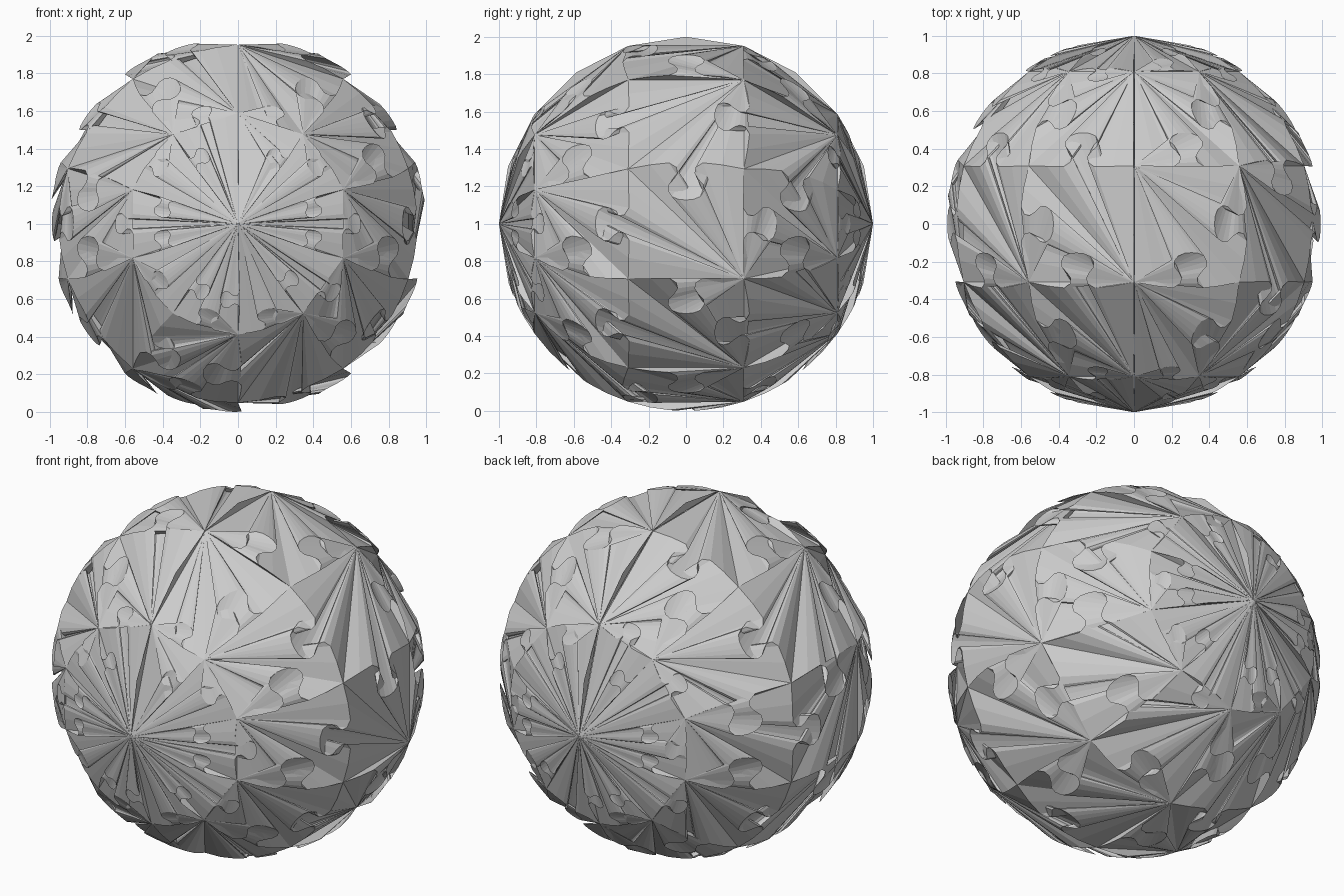
import bpy, bmesh, math
from mathutils import Vector

cube = bpy.data.objects.get("Cube")
if cube:
    bpy.data.objects.remove(cube, do_unlink=True)

mat = bpy.data.materials.new("plain_grey")
mat.use_nodes = True
GREY = (0.6, 0.6, 0.6, 1)
mat.diffuse_color = GREY
mat.node_tree.nodes["Principled BSDF"].inputs["Base Color"].default_value = GREY

SEGMENTS, BANDS, SEAM = 10, 5, 3
STEP = math.radians(36)
SIGN = {"+": 1, "-": -1, "0": 0}

# Tab directions: across each meridian (per band), and across each ring (per segment)
MERIDIAN_TABS = ["+-+0-+-+-+", "+++0-+-+-+", "--+0-+++--", "+-+0-+-+-+", "+-+0-+-+-+"]
RING_TABS = ["+-++-+---+", "--+++-+-+-", "+-+++-+-+-", "+-+--+-+-+"]

# Corner from which each tile fans out, per band and segment:
# a, b = first meridian (front, back); c, d = second meridian (back, front)
ANCHORS = ["aacaaaaaaa", "ddcaaaaddd", "bccaaaaabb", "bccbbbbbbb", "bbbbbbbbbb"]

# Half of the interlocking tab outline: position along the edge, height
HALF_TAB = [(0.2, -0.02), (0.36, -0.03), (0.42, 0.01), (0.43, 0.06), (0.40, 0.11),
            (0.355, 0.16), (0.35, 0.21), (0.38, 0.26), (0.44, 0.285)]
TAB = HALF_TAB + [(0.5, 0.29)] + [(1 - t, h) for t, h in reversed(HALF_TAB)]


def corner(ring, seg):
    """Grid corner on the unit sphere, with its poles along y."""
    lat, lon = ring * STEP, (seg - 0.5) * STEP
    r = math.sin(lat)
    return Vector((r * math.cos(lon), -math.cos(lat), r * math.sin(lon)))


def tab_edge(p, q, toward, size=1.0, centre=0.5):
    """Points strictly between p and q, with a tab bulging the given way."""
    side = (q - p).cross(p + q).normalized()
    if side.dot(toward) < 0:
        side = -side
    length = (q - p).length
    return [(p.lerp(q, centre + (t - 0.5) * size) + side * h * length * size).normalized()
            for t, h in TAB]


def meridian(band, seg):
    """Edge from ring 'band' to ring 'band + 1' along one meridian."""
    seg %= SEGMENTS
    p, q = corner(band, seg), corner(band + 1, seg)
    if seg == SEAM:
        return [(p + q).normalized()]
    lon = (seg - 0.5) * STEP
    toward = Vector((-math.sin(lon), 0, math.cos(lon))) * SIGN[MERIDIAN_TABS[band][seg]]
    if band == 0:
        return tab_edge(p, q, toward, 0.5, 0.66)
    if band == BANDS - 1:
        return tab_edge(p, q, toward, 0.5, 0.34)
    return tab_edge(p, q, toward)


def ring_edge(ring, seg):
    """Edge along one ring between two meridians; nothing at the poles."""
    if ring in (0, BANDS):
        return []
    toward = Vector((0, SIGN[RING_TABS[ring - 1][seg]], 0))
    return tab_edge(corner(ring, seg), corner(ring, seg + 1), toward)


def tile(bm, band, seg):
    """One interlocking piece: outline on the sphere, filled by a corner fan."""
    low, high = meridian(band, seg), meridian(band, seg + 1)
    shift = 0.0
    if seg == SEAM:                 # plain side of the open seam
        low, shift = [], -0.002
    elif seg + 1 == SEAM:           # raised side of the open seam
        shift = 0.002
    start = {"a": 0}
    pts = [corner(band, seg)] + low
    start["b"] = len(pts)
    pts += [corner(band + 1, seg)] + ring_edge(band + 1, seg)
    if band < BANDS - 1:
        start["c"] = len(pts)
        pts.append(corner(band + 1, seg + 1))
    pts += reversed(high)
    if band > 0:
        start["d"] = len(pts)
        pts.append(corner(band, seg + 1))
    pts += reversed(ring_edge(band, seg))
    # Open a narrow slit along the top seam
    for p in pts:
        if shift and abs(p.x) < 0.001 and p.z > 0.1:
            p.x += shift
    first = start[ANCHORS[band][seg]]
    verts = [bm.verts.new(p + Vector((0, 0, 1))) for p in pts[first:] + pts[:first]]
    for v, w in zip(verts[1:], verts[2:]):
        bm.faces.new((verts[0], v, w))


NAMES = ["front_cap", "front_band", "middle_band", "back_band", "back_cap"]
for band, name in enumerate(NAMES):
    bm = bmesh.new()
    for seg in range(SEGMENTS):
        tile(bm, band, seg)
    mesh = bpy.data.meshes.new(name + "_tiles")
    bm.to_mesh(mesh)
    bm.free()
    mesh.materials.append(mat)
    obj = bpy.data.objects.new(name + "_tiles", mesh)
    bpy.context.collection.objects.link(obj)
